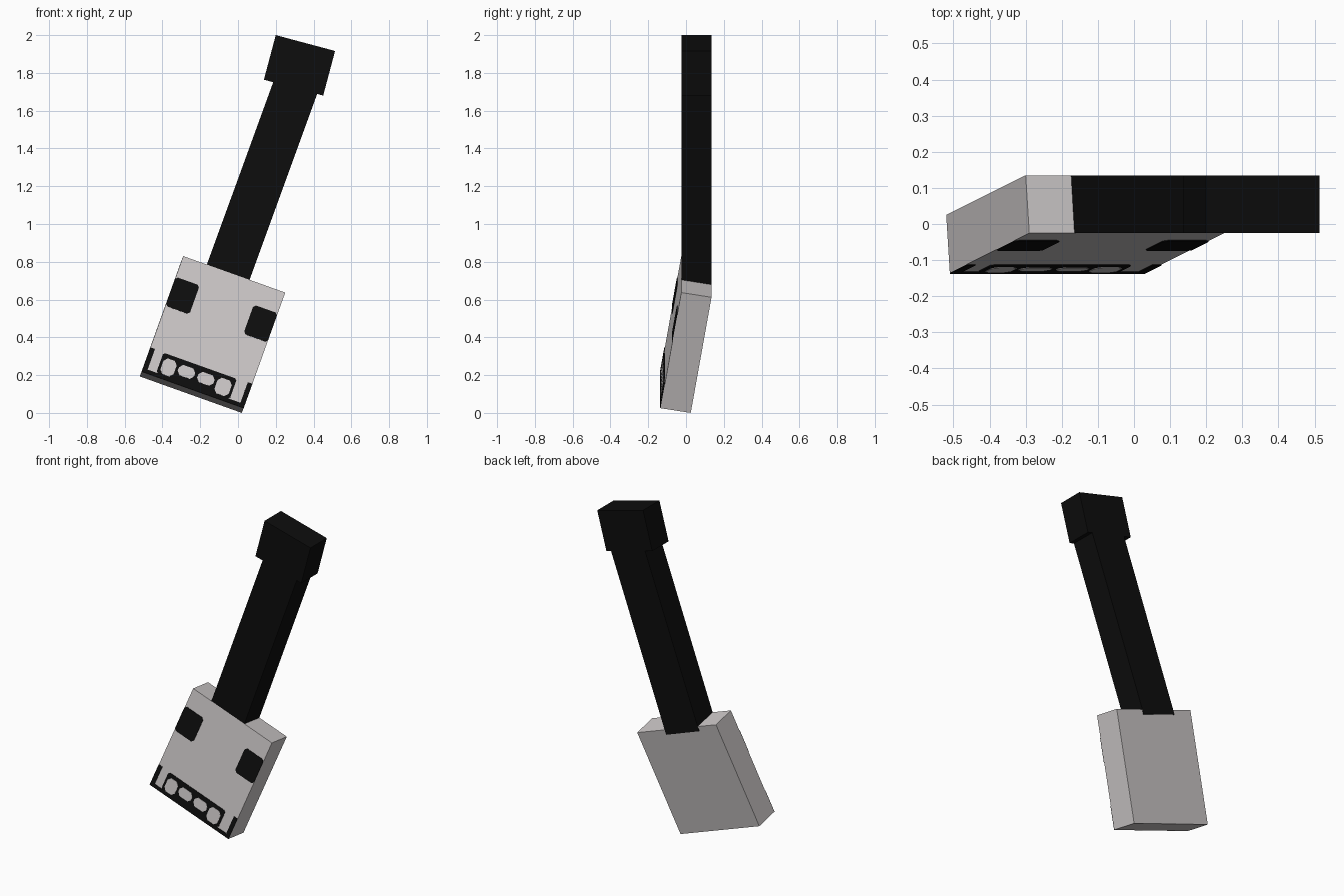
import bpy
import bmesh
from mathutils import Matrix, Vector

cube = bpy.data.objects.get("Cube")
if cube:
    bpy.data.objects.remove(cube, do_unlink=True)


def material(name, rgb):
    m = bpy.data.materials.new(name)
    m.use_nodes = True
    m.diffuse_color = (*rgb, 1)
    bsdf = m.node_tree.nodes["Principled BSDF"]
    bsdf.inputs["Base Color"].default_value = (*rgb, 1)
    bsdf.inputs["Roughness"].default_value = 0.9
    return m


BONE = material("pale grey bone", (0.61, 0.58, 0.58))
BLACK = material("soot black", (0.004, 0.004, 0.004))


def finish(name, bm, mat):
    bmesh.ops.recalc_face_normals(bm, faces=bm.faces)
    mesh = bpy.data.meshes.new(name)
    bm.to_mesh(mesh)
    bm.free()
    mesh.materials.append(mat)
    obj = bpy.data.objects.new(name, mesh)
    bpy.context.collection.objects.link(obj)
    return obj


def block(name, corner, right, down, back, mat):
    """Box spanned by three edge vectors from its front top-left corner."""
    bm = bmesh.new()
    bmesh.ops.create_cube(bm, size=1)
    axes = Matrix((right, down, back)).transposed()
    for v in bm.verts:
        v.co = corner + axes @ (v.co + Vector((0.5, 0.5, 0.5)))
    return finish(name, bm, mat)


# Tilted head: front top-left corner and edge vectors
CORNER = Vector((-0.29, -0.025, 0.83))
RIGHT = Vector((0.54, 0, -0.193))
DOWN = Vector((-0.22, -0.11, -0.612))
BACK = Vector((-0.01, 0.16, -0.025))
block("head", CORNER, RIGHT, DOWN, BACK, BONE)


def plate(name, u0, u1, v0, v1, cut, mat, lift=0.003):
    """Thin panel on the face, u across and v down (0 to 1), corners cut."""
    outline = [(u0 + cut, v0), (u1 - cut, v0), (u1, v0 + cut), (u1, v1 - cut),
               (u1 - cut, v1), (u0 + cut, v1), (u0, v1 - cut), (u0, v0 + cut)]
    if cut == 0:
        outline = [(u0, v0), (u1, v0), (u1, v1), (u0, v1)]
    out = -BACK.normalized() * lift
    bm = bmesh.new()
    face = bm.faces.new([bm.verts.new(CORNER + RIGHT * u + DOWN * v)
                         for u, v in outline])
    ext = bmesh.ops.extrude_face_region(bm, geom=[face], use_keep_orig=True)
    moved = [g for g in ext["geom"] if isinstance(g, bmesh.types.BMVert)]
    bmesh.ops.translate(bm, verts=moved, vec=out)
    return finish(name, bm, mat)


# Eyes
plate("right_eye", 0.0, 0.235, 0.18, 0.43, 0.02, BLACK)
plate("left_eye", 0.765, 1.0, 0.18, 0.43, 0.02, BLACK)

# Dark mouth, jaw line and cheek slivers
plate("mouth", 0.13, 0.85, 0.795, 0.968, 0.015, BLACK)
plate("jaw_line", 0.0, 1.0, 0.968, 1.0, 0, BLACK)
plate("right_cheek", 0.0, 0.045, 0.79, 0.968, 0, BLACK)
plate("left_cheek", 0.955, 1.0, 0.79, 0.968, 0, BLACK)

# Teeth: taller outer pair, wider inner pair
for i, (u, v, w, h) in enumerate([(0.22, 0.895, 0.13, 0.135),
                                  (0.39, 0.88, 0.16, 0.09),
                                  (0.58, 0.88, 0.16, 0.09),
                                  (0.755, 0.895, 0.14, 0.135)]):
    plate(f"tooth_{i + 1}", u - w / 2, u + w / 2, v - h / 2, v + h / 2,
          0.03, BONE, 0.005)

# Long neck running into the head, with the end block on top
UP = Vector((0.342, 0, 0.94))
neck_top = Vector((-0.165, -0.025, 0.785)) + UP * 1.07
block("neck", neck_top, Vector((0.2256, 0, -0.082)), UP * -1.125,
      Vector((0, 0.16, 0)), BLACK)
block("end_block", Vector((0.2, -0.025, 2.0)), Vector((0.314, 0, -0.084)),
      Vector((-0.063, 0, -0.236)), Vector((0, 0.16, 0)), BLACK)
